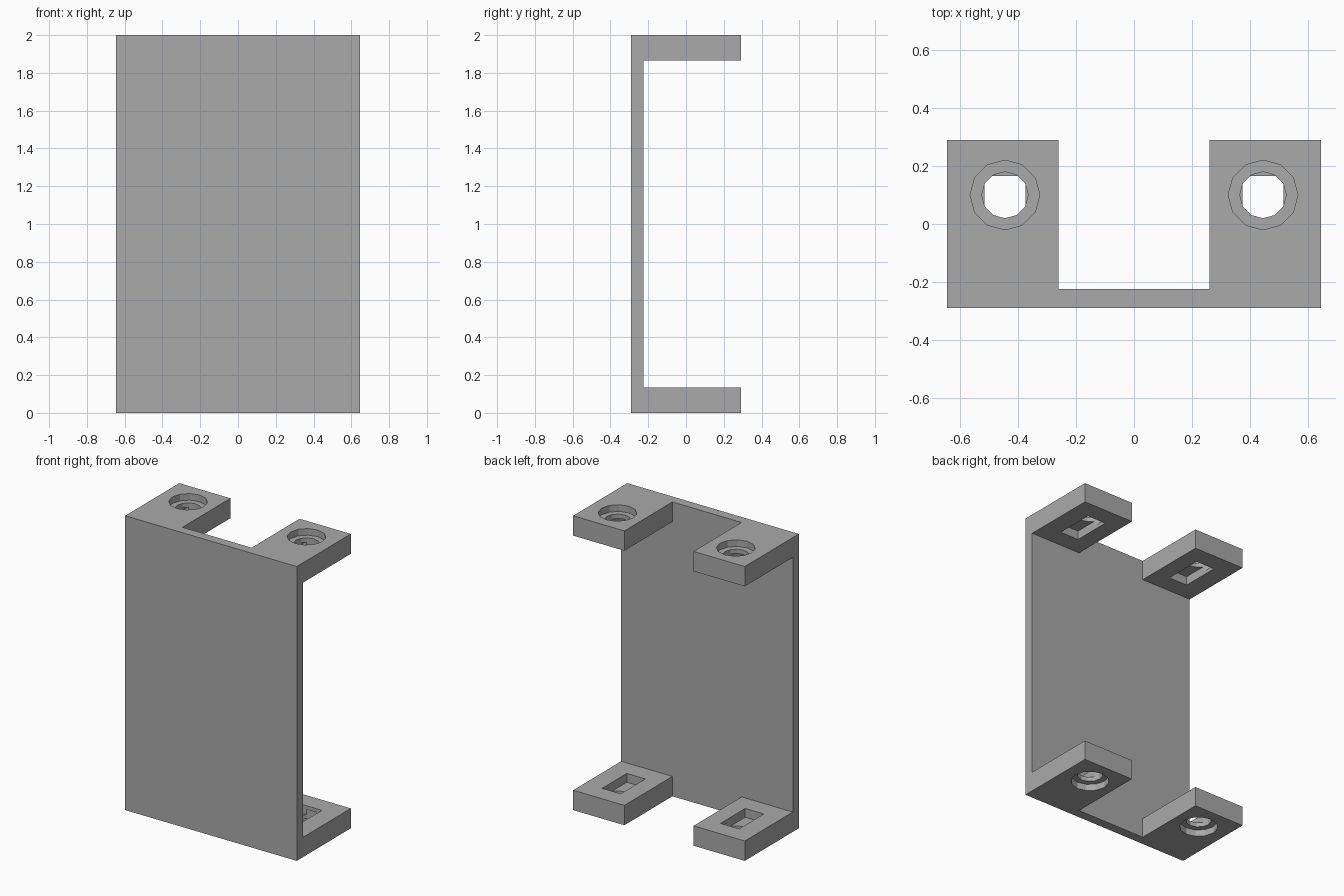
import bpy
import math

cube = bpy.data.objects.get("Cube")
if cube:
    bpy.data.objects.remove(cube, do_unlink=True)

# Overall sizes
W, D, H = 1.29, 0.58, 2.0
PLATE_T, TAB_T = 0.065, 0.135
NOTCH_X = 0.26
HOLE_X, HOLE_Y = 0.445, 0.10

grey = bpy.data.materials.new("plain grey")
grey.use_nodes = True
colour = (0.4, 0.4, 0.4, 1)
grey.diffuse_color = colour
grey.node_tree.nodes["Principled BSDF"].inputs["Base Color"].default_value = colour


def box(name, low, high):
    centre = [(a + b) / 2 for a, b in zip(low, high)]
    bpy.ops.mesh.primitive_cube_add(size=1, location=centre)
    ob = bpy.context.object
    ob.name = name
    ob.scale = [b - a for a, b in zip(low, high)]
    bpy.ops.object.transform_apply(location=True, rotation=True, scale=True)
    return ob


def drum(name, x, y, z0, z1, radius):
    bpy.ops.mesh.primitive_cylinder_add(vertices=12, radius=radius, depth=z1 - z0,
                                        location=(x, y, (z0 + z1) / 2))
    bpy.context.object.name = name
    return bpy.context.object


def cut(target, cutter):
    cutter.hide_render = True
    mod = target.modifiers.new("cut", 'BOOLEAN')
    mod.operation = 'DIFFERENCE'
    mod.solver = 'EXACT'
    mod.object = cutter
    bpy.context.view_layer.objects.active = target
    bpy.ops.object.modifier_apply(modifier=mod.name)
    bpy.data.objects.remove(cutter, do_unlink=True)


# Bracket body: a block hollowed to a plate with four corner tabs
bracket = box("mounting_bracket", (-W / 2, -D / 2, 0), (W / 2, D / 2, H))
inner_y = -D / 2 + PLATE_T
cut(bracket, box("inner_space", (-1, inner_y, TAB_T), (1, 1, H - TAB_T)))
cut(bracket, box("tab_gap", (-NOTCH_X, inner_y, -1), (NOTCH_X, 1, H + 1)))

# Each tab: outer counterbore, through hole, and inner rectangular slot
for x in (-HOLE_X, HOLE_X):
    for top in (False, True):
        def span(a, b):
            return (H - b, H - a) if top else (a, b)
        z0, z1 = span(-0.05, 0.045)
        cut(bracket, drum("counterbore", x, HOLE_Y, z0, z1, 0.12))
        z0, z1 = span(0.02, 0.11)
        cut(bracket, drum("screw_hole", x, HOLE_Y, z0, z1, 0.08))
        z0, z1 = span(0.075, 0.2)
        cut(bracket, box("slot", (x - 0.07, -0.1, z0), (x + 0.07, 0.165, z1)))

bracket.data.materials.clear()
bracket.data.materials.append(grey)
for face in bracket.data.polygons:
    face.material_index = 0
    face.use_smooth = False
